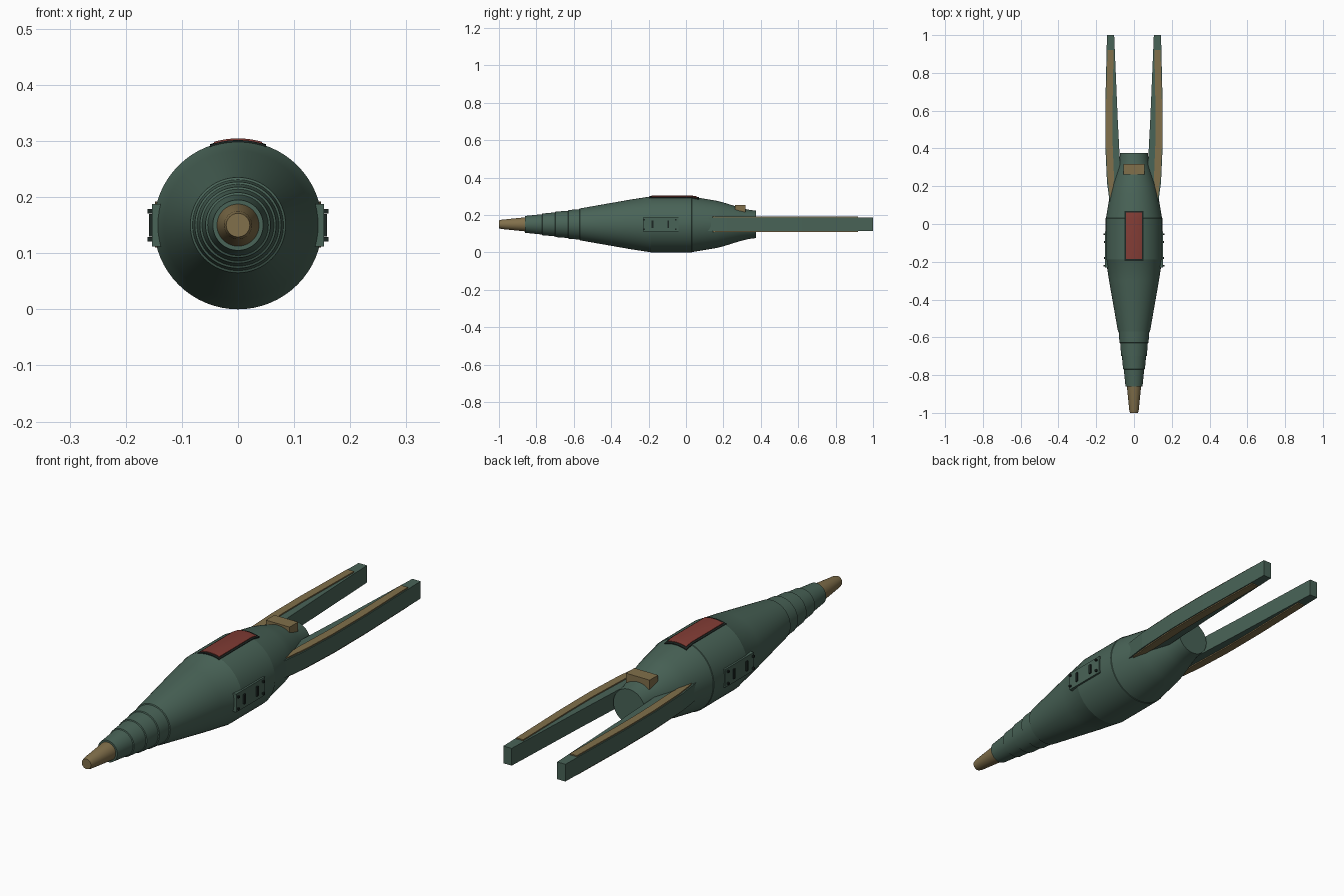
import bpy, math
from mathutils import Vector

if "Cube" in bpy.data.objects:
    bpy.data.objects.remove(bpy.data.objects["Cube"], do_unlink=True)


def material(name, rgb):
    m = bpy.data.materials.new(name)
    m.use_nodes = True
    m.diffuse_color = (*rgb, 1)
    m.node_tree.nodes["Principled BSDF"].inputs["Base Color"].default_value = (*rgb, 1)
    return m


GREEN = material("hull green", (0.066, 0.125, 0.095))
TAN = material("tan", (0.22, 0.16, 0.07))
RED = material("hatch red", (0.22, 0.045, 0.035))
DARK = material("dark trim", (0.012, 0.02, 0.017))
AXIS_Z = 0.15


def build(name, verts, faces, mat, smooth=False):
    mesh = bpy.data.meshes.new(name)
    mesh.from_pydata(verts, [], faces)
    mesh.materials.append(mat)
    ob = bpy.data.objects.new(name, mesh)
    bpy.context.collection.objects.link(ob)
    bpy.ops.object.select_all(action='DESELECT')
    ob.select_set(True)
    bpy.context.view_layer.objects.active = ob
    bpy.ops.object.mode_set(mode='EDIT')
    bpy.ops.mesh.select_all(action='SELECT')
    bpy.ops.mesh.normals_make_consistent(inside=False)
    bpy.ops.object.mode_set(mode='OBJECT')
    if smooth:
        bpy.ops.object.shade_smooth_by_angle(angle=math.radians(25))
    return ob


def lathe(name, profile, mat, sides=64):
    """Turn (y, radius) points around the long axis and cap both ends."""
    verts = [(r * math.sin(2 * math.pi * i / sides), y,
              AXIS_Z + r * math.cos(2 * math.pi * i / sides))
             for y, r in profile for i in range(sides)]
    faces = [(k * sides + i, k * sides + (i + 1) % sides,
              (k + 1) * sides + (i + 1) % sides, (k + 1) * sides + i)
             for k in range(len(profile) - 1) for i in range(sides)]
    last = (len(profile) - 1) * sides
    faces += [tuple(range(sides)), tuple(range(last, last + sides))]
    return build(name, verts, faces, mat, True)


def curved_plate(name, outline, half_width, mat, steps=12):
    """Sweep a closed (y, radius) outline over a short arc on top of the hull."""
    n = len(outline)
    verts = []
    for i in range(steps + 1):
        t = half_width * (2 * i / steps - 1)
        for y, r in outline:
            verts.append((t, y, AXIS_Z + math.sqrt(r * r - t * t)))
    faces = [(i * n + k, i * n + (k + 1) % n, (i + 1) * n + (k + 1) % n, (i + 1) * n + k)
             for i in range(steps) for k in range(n)]
    faces += [tuple(range(n)), tuple(range(steps * n, steps * n + n))]
    return build(name, verts, faces, mat, True)


def box(name, lo, hi, mat):
    verts = [(x, y, z) for x in (lo[0], hi[0]) for y in (lo[1], hi[1]) for z in (lo[2], hi[2])]
    faces = [(0, 1, 3, 2), (4, 6, 7, 5), (0, 4, 5, 1), (2, 3, 7, 6), (0, 2, 6, 4), (1, 5, 7, 3)]
    return build(name, verts, faces, mat)


def slab(name, outline, z0, z1, mat, side):
    """Extrude an (x, y) outline between two heights."""
    n = len(outline)
    verts = [(side * x, y, z) for z in (z0, z1) for x, y in outline]
    faces = [(k, (k + 1) % n, n + (k + 1) % n, n + k) for k in range(n)]
    faces += [tuple(range(n)), tuple(range(n, 2 * n))]
    return build(name, verts, faces, mat)


# Hull with stepped nose collars
lathe("hull", [(-0.86, 0.045), (-0.77, 0.054), (-0.768, 0.058), (-0.70, 0.064),
               (-0.698, 0.068), (-0.63, 0.073), (-0.628, 0.077), (-0.57, 0.081),
               (-0.568, 0.085), (-0.30, 0.132), (-0.19, 0.149), (-0.188, 0.15),
               (0.03, 0.15), (0.032, 0.148), (0.16, 0.127), (0.20, 0.117),
               (0.29, 0.089), (0.33, 0.079), (0.375, 0.073)], GREEN)
lathe("nose_cone", [(-1.0, 0.021), (-0.985, 0.025), (-0.855, 0.038)], TAN)

# Top hatch, following the hull curve
curved_plate("hatch_frame", [(-0.195, 0.135), (-0.195, 0.1515), (0.03, 0.1525),
                             (0.07, 0.145), (0.07, 0.13)], 0.05, DARK)
curved_plate("hatch_cover", [(-0.185, 0.135), (-0.185, 0.1545), (0.03, 0.1545),
                             (0.06, 0.149), (0.06, 0.13)], 0.043, RED)

# Sensor block on the rear deck, with a sloping underside
block = box("sensor_block", (-0.055, 0.262, 0.215), (0.055, 0.318, 0.254), TAN)
for v in block.data.vertices:
    if v.co.z < 0.22 and v.co.y < 0.28:
        v.co.z = 0.228

# Tail booms with raised strips above and below
BOOM = [(0.105, 0.09), (0.128, 0.11), (0.143, 0.22), (0.152, 0.42), (0.152, 0.62),
        (0.143, 1.0), (0.105, 1.0), (0.086, 0.55), (0.074, 0.32), (0.08, 0.15)]
STRIP = [(0.112, 0.12), (0.128, 0.15), (0.14, 0.25), (0.148, 0.42), (0.148, 0.62),
         (0.14, 0.92), (0.108, 0.92), (0.114, 0.6), (0.114, 0.45), (0.106, 0.25)]
for side, word in ((1, "left"), (-1, "right")):
    slab(word + "_boom", BOOM, 0.115, 0.187, GREEN, side)
    slab(word + "_boom_top_strip", STRIP, 0.186, 0.192, TAN, side)
    slab(word + "_boom_bottom_strip", STRIP, 0.110, 0.116, TAN, side)

    # Side access panel with slots and corner bolts
    def side_box(name, y, z, half_y, half_z, out, mat):
        xs = sorted((side * 0.13, side * out))
        box(word + name, (xs[0], y - half_y, z - half_z), (xs[1], y + half_y, z + half_z), mat)

    side_box("_panel", -0.135, AXIS_Z, 0.095, 0.038, 0.153, GREEN)
    for y in (-0.18, -0.095):
        side_box("_panel_slot", y, AXIS_Z, 0.005, 0.02, 0.159, DARK)
    for y in (-0.222, -0.055):
        for z in (-0.025, 0.025):
            side_box("_panel_bolt", y, AXIS_Z + z, 0.004, 0.004, 0.161, DARK)
